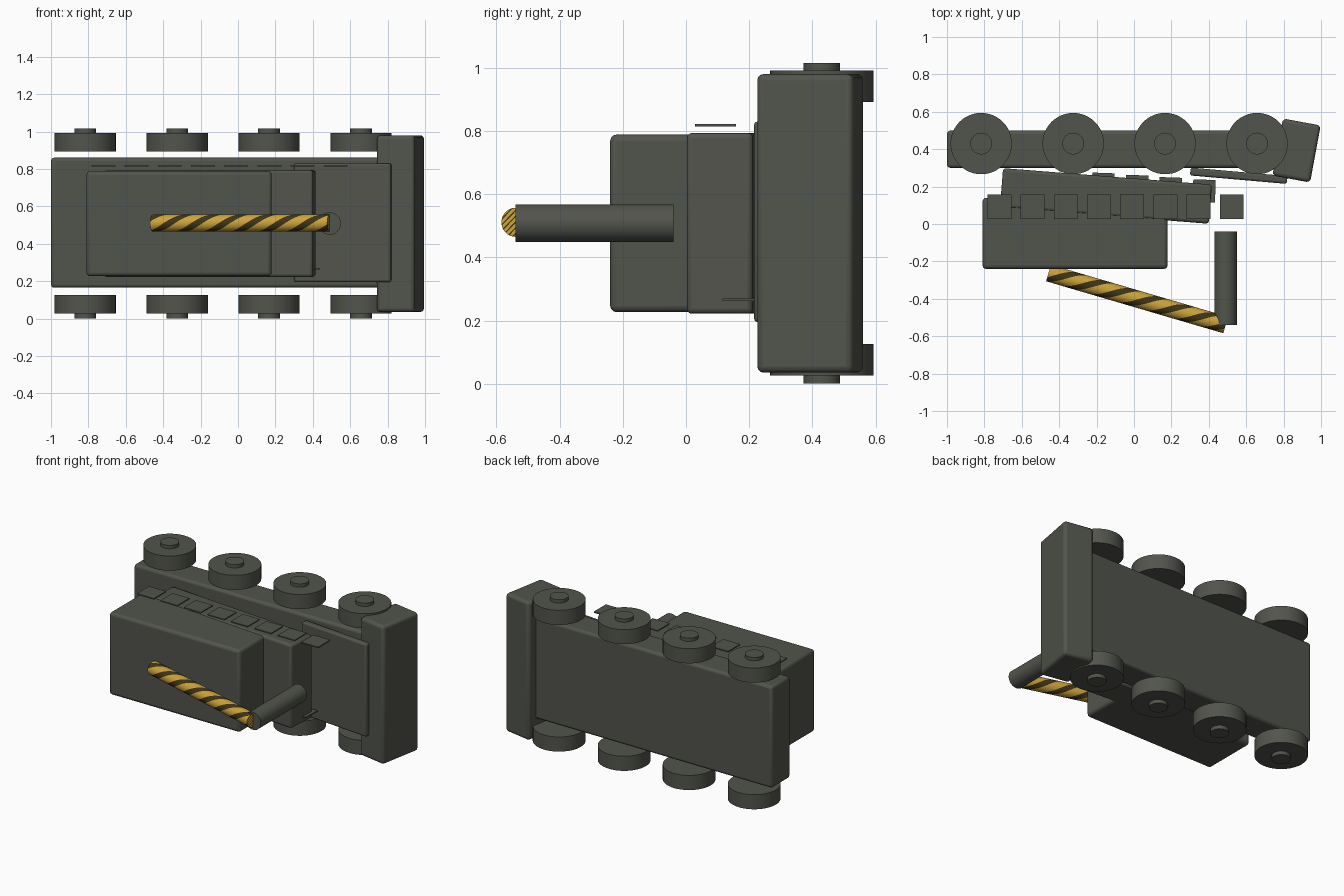
import bpy, bmesh, math
from mathutils import Matrix

if "Cube" in bpy.data.objects:
    bpy.data.objects.remove(bpy.data.objects["Cube"])


def material(name, rgb):
    m = bpy.data.materials.new(name)
    m.diffuse_color = (*rgb, 1)
    m.use_nodes = True
    m.node_tree.nodes["Principled BSDF"].inputs["Base Color"].default_value = m.diffuse_color
    return m


OLIVE = material("dark olive grey", (0.083, 0.088, 0.072))
GOLD = material("gold", (0.60, 0.37, 0.045))
BROWN = material("dark brown", (0.048, 0.034, 0.008))


def finish(obj, bevel=0):
    if not obj.data.materials:
        obj.data.materials.append(OLIVE)
    if bevel:
        b = obj.modifiers.new("bevel", 'BEVEL')
        b.width, b.segments = bevel, 3
    bpy.ops.object.select_all(action='DESELECT')
    obj.select_set(True)
    bpy.context.view_layer.objects.active = obj
    bpy.ops.object.shade_smooth_by_angle(angle=math.radians(35))
    return obj


def box(name, centre, size, tilt=0, bevel=0):
    bpy.ops.mesh.primitive_cube_add(size=1, location=centre)
    o = bpy.context.object
    o.name = name
    o.scale = size
    bpy.ops.object.transform_apply(location=False, rotation=False, scale=True)
    o.rotation_euler.z = math.radians(tilt)
    return finish(o, bevel)


def cylinder(name, centre, radius, depth, rot=(0, 0, 0)):
    bpy.ops.mesh.primitive_cylinder_add(vertices=48, radius=radius, depth=depth,
                                        location=centre, rotation=rot)
    o = bpy.context.object
    o.name = name
    return finish(o)


# Body, lying on its side: wheels towards +y
box("hull", (-0.09, 0.40, 0.5125), (1.82, 0.20, 0.695), 0, 0.018)
box("sloped_deck", (0.56, 0.258, 0.5125), (0.52, 0.042, 0.635), -5, 0.012)
box("upper_body", (-0.15, 0.15, 0.5075), (1.12, 0.21, 0.572), -4.5, 0.016)
box("cabin", (-0.315, -0.05, 0.5075), (0.99, 0.38, 0.562), 0, 0.02)
box("front_blade", (0.869, 0.393, 0.5075), (0.205, 0.31, 0.945), -10.5, 0.02)

# Wheels with hubs on both sides
for i, x in enumerate((-0.817, -0.325, 0.166, 0.658)):
    for side, zw, zh in (("near", 0.076, 0.04), ("far", 0.942, 0.976)):
        cylinder(f"wheel_{side}_{i}", (x, 0.43, zw), 0.164, 0.10)
        cylinder(f"hub_{side}_{i}", (x, 0.43, zh), 0.058, 0.078)

# Row of thin side plates, and a second row partly buried on the other side
for i in range(8):
    box(f"side_plate_{i}", (-0.72 + i * 0.1775, 0.093, 0.818), (0.128, 0.13, 0.008))
for i in range(4):
    box(f"inner_plate_{i}", (-0.165 + i * 0.18, 0.213 - i * 0.012, 0.265),
        (0.12, 0.12, 0.008), -2)

# Upright post
cylinder("post", (0.49, -0.29, 0.508), 0.06, 0.50, (math.pi / 2, 0, 0))


# Striped boom: columns twist along the length so the stripes are face strips
def striped_boom(start, end, z, radius, cols=36, rings=60, starts=3, pitch=0.46):
    dx, dy = end[0] - start[0], end[1] - start[1]
    length = math.hypot(dx, dy)
    bm = bmesh.new()
    loops = []
    for r in range(rings + 1):
        s = length * r / rings
        angles = [2 * math.pi * (c / cols - s / pitch) for c in range(cols)]
        loops.append([bm.verts.new((s, radius * math.cos(a), radius * math.sin(a)))
                      for a in angles])
    per = cols // starts
    for a, b in zip(loops, loops[1:]):
        for c in range(cols):
            d = (c + 1) % cols
            f = bm.faces.new((a[c], a[d], b[d], b[c]))
            f.material_index = 1 if c % per < 5 else 0
    for ring in (loops[0], loops[-1]):
        bm.faces.new(ring)
    # hatch lines across the end caps
    for k in range(-3, 4):
        for w in (-0.002, 0.002):
            caps = [f for f in bm.faces if len({round(v.co.x, 4) for v in f.verts}) == 1]
            geom = caps + list({e for f in caps for e in f.edges})
            bmesh.ops.bisect_plane(bm, geom=geom + list({v for f in caps for v in f.verts}),
                                   plane_co=(0, 0, (k * 0.013 + w) * math.sqrt(2)),
                                   plane_no=(0, -1, 1))
    for f in bm.faces:
        if len({round(v.co.x, 4) for v in f.verts}) == 1:
            c = f.calc_center_median()
            t = (c.z - c.y) / math.sqrt(2) / 0.013
            f.material_index = 1 if abs(t - round(t)) < 0.12 else 0
    bmesh.ops.recalc_face_normals(bm, faces=bm.faces)
    me = bpy.data.meshes.new("striped_boom")
    bm.to_mesh(me)
    bm.free()
    me.materials.append(GOLD)
    me.materials.append(BROWN)
    o = bpy.data.objects.new("striped_boom", me)
    bpy.context.collection.objects.link(o)
    o.matrix_world = (Matrix.Translation((start[0], start[1], z))
                      @ Matrix.Rotation(math.atan2(dy, dx), 4, 'Z'))
    finish(o)


striped_boom((-0.457, -0.262), (0.49, -0.54), 0.511, 0.046)
